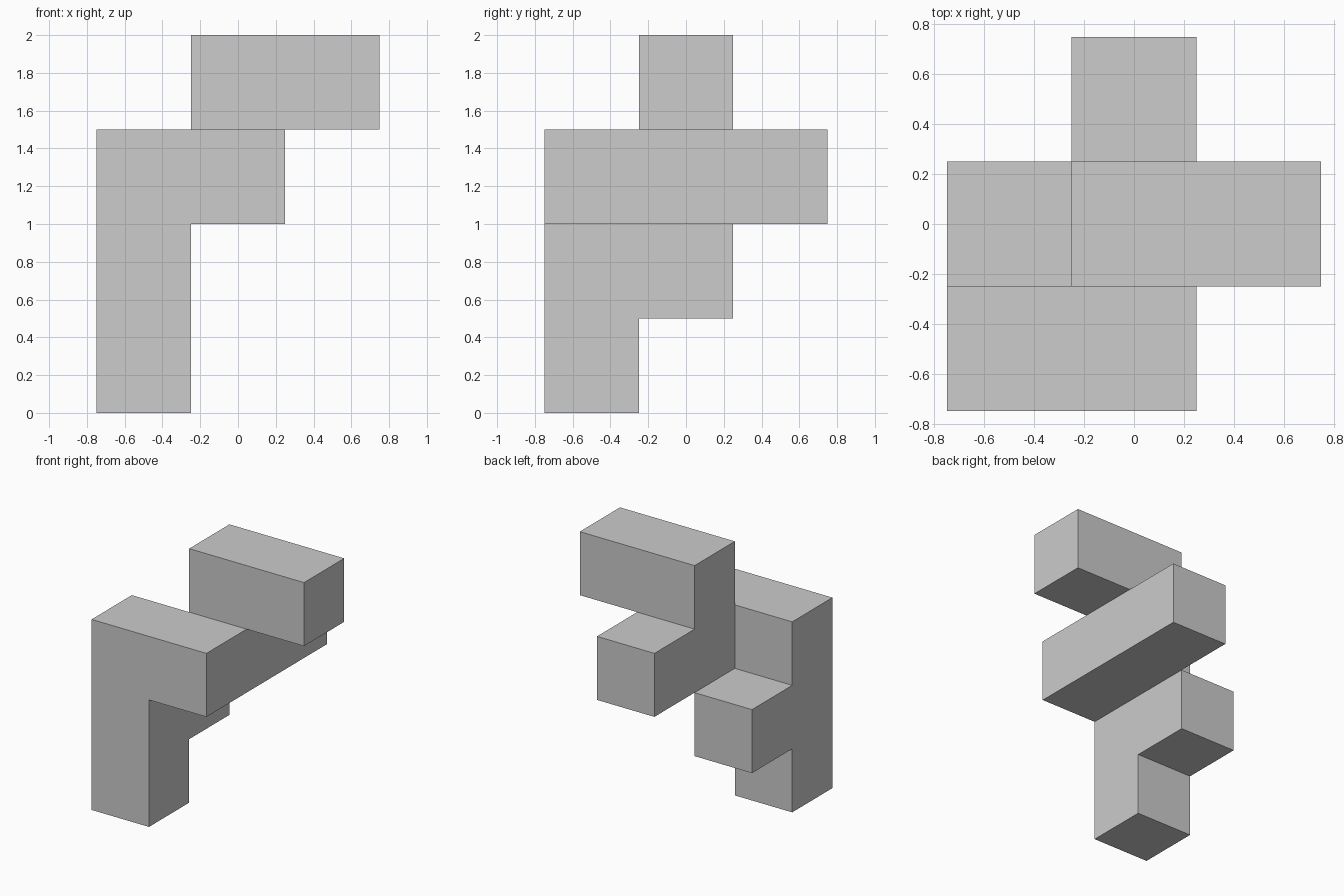
import bpy
import bmesh
from mathutils import Vector, Matrix

cube = bpy.data.objects.get("Cube")
if cube:
    bpy.data.objects.remove(cube, do_unlink=True)

UNIT = 0.5

# Plain grey material
grey = bpy.data.materials.new("light_grey")
grey.use_nodes = True
colour = (0.604, 0.604, 0.604, 1)
grey.diffuse_color = colour
grey.node_tree.nodes["Principled BSDF"].inputs["Base Color"].default_value = colour


def bar(start, end):
    """Grid cells of a straight bar, both ends included."""
    a, b = Vector(start), Vector(end)
    steps = round((b - a).length)
    return {tuple(round(c) for c in a.lerp(b, i / steps)) for i in range(steps + 1)}


# Bars on the unit grid: x, y, level
cells = set()
cells |= bar((-1, -1, 0), (-1, -1, 2))   # upright post
cells |= bar((-1, -1, 1), (-1, 0, 1))    # rear stub on the post
cells |= bar((-1, -1, 2), (0, -1, 2))    # front arm
cells |= bar((0, -1, 2), (0, 1, 2))      # long beam running back
cells |= bar((0, 0, 3), (1, 0, 3))       # top bar

# Outer skin: a face wherever a cell has no neighbour
bm = bmesh.new()
directions = [axis * s for axis in Matrix.Identity(3) for s in (-1, 1)]
for cell in cells:
    centre = Vector(cell) + Vector((0, 0, 0.5))
    for d in directions:
        if tuple(round(c) for c in Vector(cell) + d) in cells:
            continue
        u = Vector((d.y, d.z, d.x))
        v = d.cross(u)
        middle = centre + d / 2
        corners = [middle + (u * i + v * j) / 2
                   for i, j in ((-1, -1), (1, -1), (1, 1), (-1, 1))]
        bm.faces.new([bm.verts.new(c * UNIT) for c in corners])

# Weld the skin and merge flat neighbouring faces
bmesh.ops.remove_doubles(bm, verts=bm.verts[:], dist=0.001)
bmesh.ops.dissolve_limit(bm, angle_limit=0.01, verts=bm.verts[:], edges=bm.edges[:])

mesh = bpy.data.meshes.new("block_sculpture")
bm.to_mesh(mesh)
bm.free()
mesh.materials.append(grey)
bpy.context.collection.objects.link(bpy.data.objects.new("block_sculpture", mesh))
